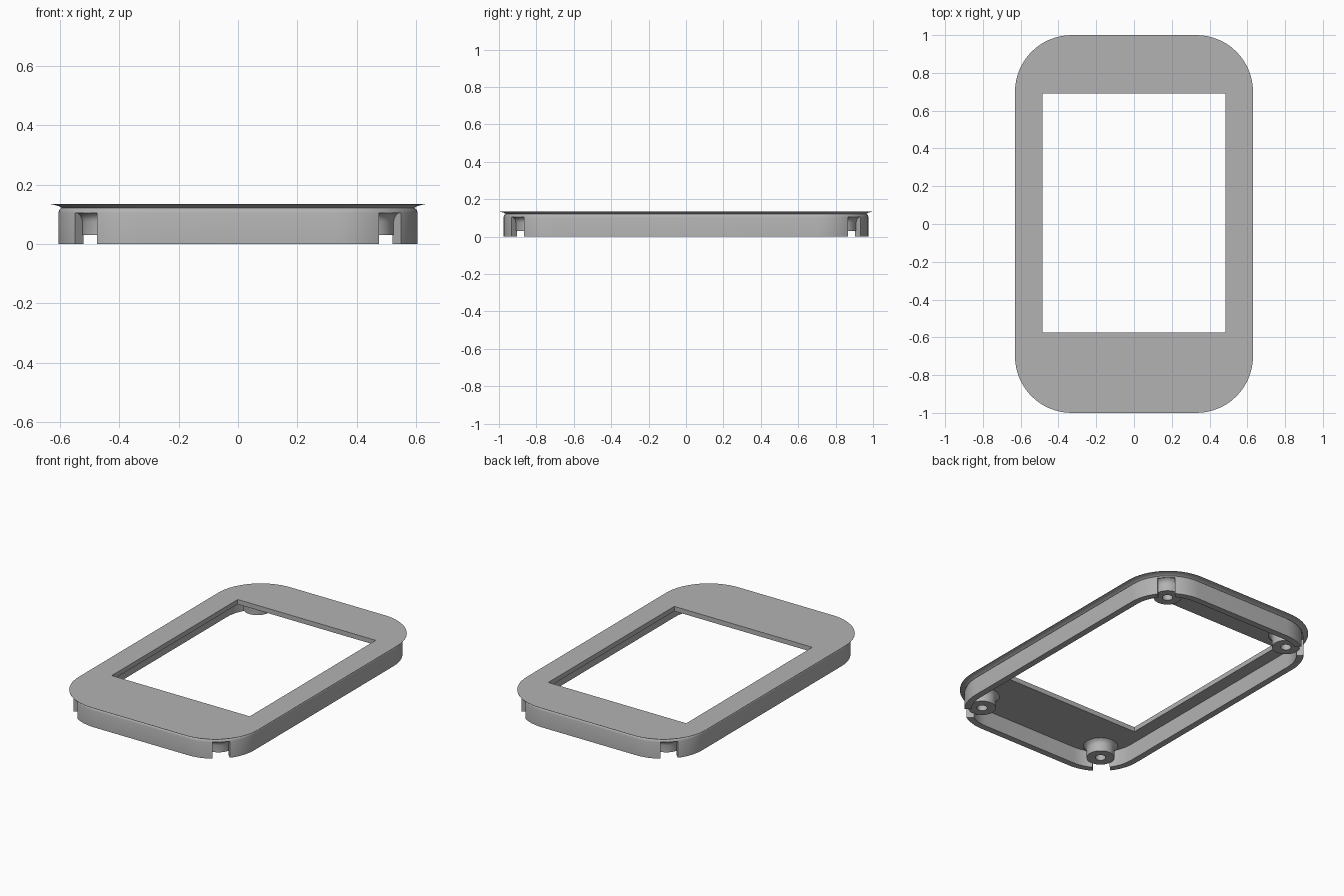
import bpy, bmesh, math
from mathutils import Matrix

cube = bpy.data.objects.get("Cube")
if cube:
    bpy.data.objects.remove(cube, do_unlink=True)

grey = bpy.data.materials.new("plain_grey")
grey.use_nodes = True
grey.diffuse_color = (0.45, 0.45, 0.45, 1)
grey.node_tree.nodes["Principled BSDF"].inputs["Base Color"].default_value = grey.diffuse_color

HALF_X, HALF_Y, RADIUS = 0.63, 1.0, 0.30
UNDERSIDE, TOP = 0.105, 0.135
STEPS = 16


def make_object(name, bm):
    bmesh.ops.recalc_face_normals(bm, faces=bm.faces)
    mesh = bpy.data.meshes.new(name)
    bm.to_mesh(mesh)
    bm.free()
    mesh.materials.append(grey)
    obj = bpy.data.objects.new(name, mesh)
    bpy.context.collection.objects.link(obj)
    return obj


def bridge(bm, a, b):
    for i in range(len(a)):
        j = (i + 1) % len(a)
        bm.faces.new((a[i], a[j], b[j], b[i]))


def rounded_ring(bm, inset, z):
    """Rounded rectangle, offset inward from the lip edge."""
    ring, r = [], RADIUS - inset
    for k, (sx, sy) in enumerate(((1, 1), (-1, 1), (-1, -1), (1, -1))):
        for s in range(STEPS + 1):
            a = math.pi / 2 * (k + s / STEPS)
            ring.append(bm.verts.new((sx * (HALF_X - RADIUS) + r * math.cos(a),
                                      sy * (HALF_Y - RADIUS) + r * math.sin(a), z)))
    return ring


def smooth(obj):
    bpy.ops.object.select_all(action="DESELECT")
    obj.select_set(True)
    bpy.context.view_layer.objects.active = obj
    bpy.ops.object.shade_smooth_by_angle(angle=math.radians(30))


def box(bm, center, size, turn=0):
    m = (Matrix.Translation(center) @ Matrix.Rotation(turn, 4, "Z")
         @ Matrix.Diagonal((*size, 1)))
    bmesh.ops.create_cube(bm, size=1, matrix=m)


# Frame: skirt wall, undercut neck and thin flared lip
profile = [(0.065, UNDERSIDE), (0.065, 0), (0.025, 0), (0.025, 0.105),
           (0.028, 0.115), (0.035, 0.122), (0.028, 0.127), (0.015, 0.131),
           (0, 0.134), (0, TOP)]
bm = bmesh.new()
rings = [rounded_ring(bm, d, z) for d, z in profile]
for a, b in zip(rings, rings[1:]):
    bridge(bm, a, b)
bm.faces.new(rings[0])
bm.faces.new(rings[-1])
frame = make_object("frame", bm)

# Cutters: display window and the four diagonal corner notches
bm = bmesh.new()
box(bm, (0, 0.0575, 0.1), (0.97, 1.265, 0.3))
for sx in (1, -1):
    for sy in (1, -1):
        box(bm, (sx * 0.512, sy * 0.9, UNDERSIDE / 2 - 0.05),
            (0.13, 0.1, UNDERSIDE + 0.1), sx * sy * math.pi / 4)
cutter = make_object("opening_cutter", bm)
cutter.hide_render = True
cut = frame.modifiers.new("openings", "BOOLEAN")
cut.operation, cut.solver, cut.object = "DIFFERENCE", "EXACT", cutter
bpy.context.view_layer.objects.active = frame
bpy.ops.object.modifier_apply(modifier=cut.name)
bpy.data.objects.remove(cutter, do_unlink=True)
smooth(frame)


# Screw posts: hollow turned pillars with a flared root
def screw_post(name, x, y):
    outline = [(0.03, UNDERSIDE), (0.03, 0.03), (0.08, 0.03), (0.08, 0.075),
               (0.082, 0.086), (0.088, 0.096), (0.1, UNDERSIDE)]
    bm = bmesh.new()
    n = 40
    rings = [[bm.verts.new((x + r * math.cos(math.tau * i / n),
                            y + r * math.sin(math.tau * i / n), z))
              for i in range(n)] for r, z in outline]
    for a, b in zip(rings, rings[1:]):
        bridge(bm, a, b)
    bridge(bm, rings[-1], rings[0])
    smooth(make_object(name, bm))


for side, sx in (("left", 1), ("right", -1)):
    for end, sy in (("back", 1), ("front", -1)):
        screw_post(f"screw_post_{end}_{side}", sx * 0.445, sy * 0.83)
